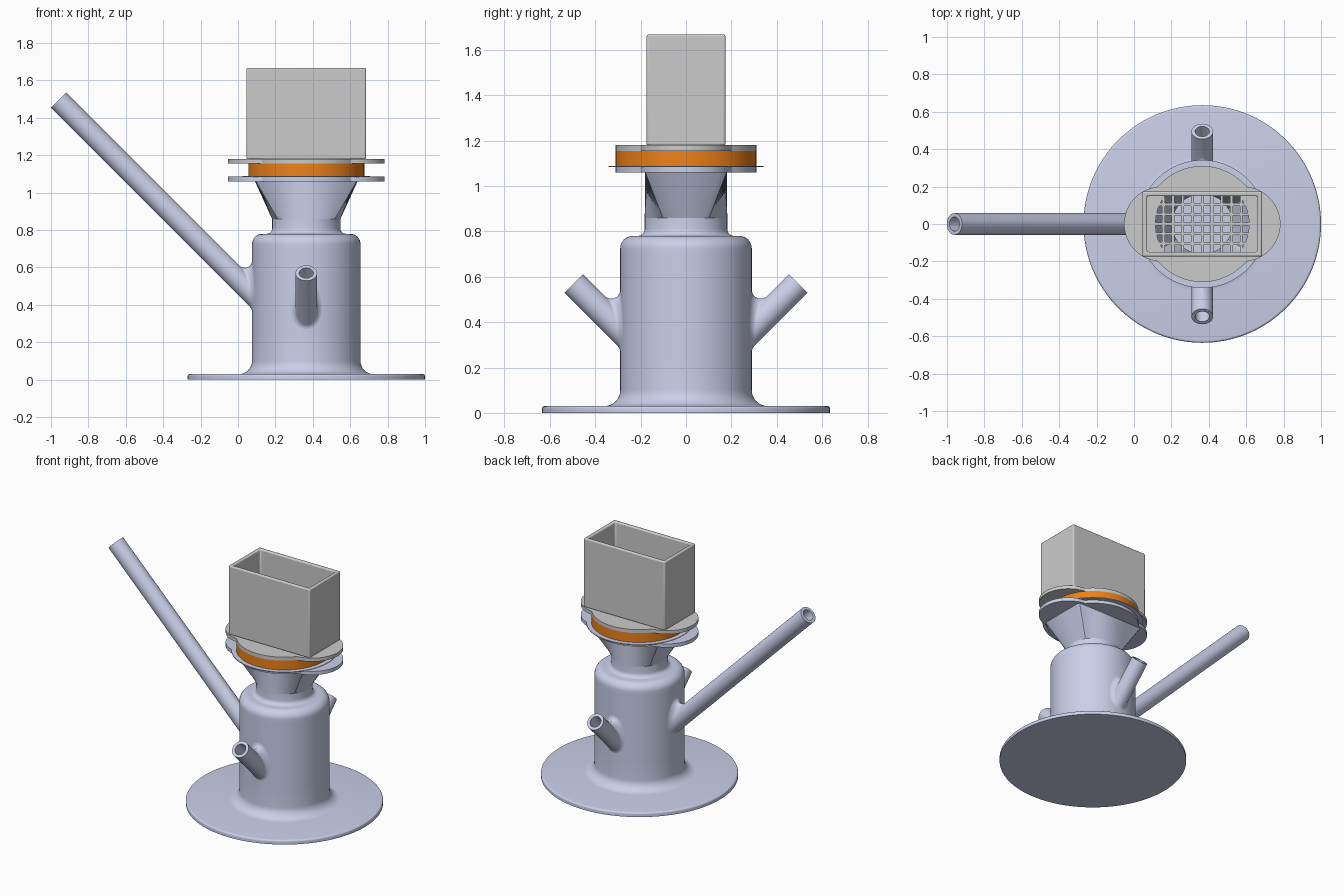
import bpy, bmesh, math
from math import sin, cos, pi, sqrt, tan, acos
from mathutils import Vector, Matrix

if "Cube" in bpy.data.objects:
    bpy.data.objects.remove(bpy.data.objects["Cube"])

CX = 0.365          # x of the main vertical axis
N = 128             # sides of round parts


def material(name, rgb):
    m = bpy.data.materials.new(name)
    m.diffuse_color = (*rgb, 1)
    m.use_nodes = True
    m.node_tree.nodes["Principled BSDF"].inputs["Base Color"].default_value = m.diffuse_color
    return m


LILAC = material("lilac", (0.60, 0.63, 0.82))
ORANGE = material("orange", (0.85, 0.22, 0.01))
GREY = material("grey", (0.55, 0.55, 0.54))


def finish(bm, name, mat, turn=0.0):
    bmesh.ops.remove_doubles(bm, verts=bm.verts, dist=1e-5)
    bmesh.ops.recalc_face_normals(bm, faces=bm.faces)
    bm.transform(Matrix.Translation((CX, 0, 0)) @ Matrix.Rotation(turn, 4, 'Z'))
    me = bpy.data.meshes.new(name)
    bm.to_mesh(me)
    bm.free()
    ob = bpy.data.objects.new(name, me)
    bpy.context.collection.objects.link(ob)
    me.materials.append(mat)
    return ob


def smooth(ob):
    bpy.ops.object.select_all(action='DESELECT')
    ob.select_set(True)
    bpy.context.view_layer.objects.active = ob
    bpy.ops.object.shade_smooth_by_angle(angle=math.radians(30))


def loft(name, rings, mat, mode="loop", turn=0.0):
    """Skin equal-length rings; mode: loop back to first ring, cap ends, or open."""
    bm = bmesh.new()
    rows = [[bm.verts.new(p) for p in ring] for ring in rings]
    pairs = list(zip(rows, rows[1:]))
    if mode == "loop":
        pairs.append((rows[-1], rows[0]))
    for a, b in pairs:
        for i in range(len(a)):
            j = (i + 1) % len(a)
            bm.faces.new((a[i], a[j], b[j], b[i]))
    if mode == "cap":
        bm.faces.new(rows[0])
        bm.faces.new(rows[-1])
    return finish(bm, name, mat, turn)


def ring(radius, z, n=N):
    """Ring whose radius is a number or a function of angle."""
    f = radius if callable(radius) else (lambda a: radius)
    return [(f(a) * cos(a), f(a) * sin(a), z) for a in (2 * pi * i / n for i in range(n))]


def rect(hx, hy):
    return lambda a: min(hx / max(abs(cos(a)), 1e-6), hy / max(abs(sin(a)), 1e-6))


def slot(a):        # circle trimmed by two straight sides
    return min(0.25, 0.15 / max(abs(sin(a)), 1e-6))


def eared(a):       # disc with two round ears
    c, r, disc = 0.218, 0.20, 0.31
    q = r * r - (c * sin(a)) ** 2
    return max(disc, c * abs(cos(a)) + sqrt(q)) if q > 0 else disc


def plate(name, outer, inner, z0, z1, mat):
    n = 256
    ob = loft(name, [ring(outer, z0, n), ring(outer, z1, n), ring(inner, z1, n), ring(inner, z0, n)], mat)
    smooth(ob)
    return ob


def arc(cx, cz, r, a0, a1, n=8):
    return [(cx + r * cos(math.radians(a0 + (a1 - a0) * i / n)),
             cz + r * sin(math.radians(a0 + (a1 - a0) * i / n))) for i in range(n + 1)]


# Hollow vessel with its wide foot
profile = ([(0, 0), (0.635, 0)] + arc(0.623, 0.018, 0.012, 0, 90, 5)
           + arc(0.36, 0.10, 0.07, 270, 180)
           + [(0.29, 0.24 + 0.02 * i) for i in range(24)]
           + arc(0.235, 0.725, 0.055, 0, 90)
           + arc(0.212, 0.81, 0.03, 270, 180, 5)
           + [(0.182, 0.86), (0.16, 0.86), (0.16, 0.755), (0.265, 0.72)]
           + [(0.265, 0.66 - 0.02 * i) for i in range(24)] + [(0.265, 0.04), (0, 0.04)])
bm = bmesh.new()
rows = [[bm.verts.new(p) for p in ring(r, z)] for r, z in profile if r > 0]
for a, b in zip(rows, rows[1:]):
    for i in range(N):
        bm.faces.new((a[i], a[(i + 1) % N], b[(i + 1) % N], b[i]))
bm.faces.new(rows[0])
bm.faces.new(rows[-1])
# floor inside the vessel is the last cap
vessel = finish(bm, "vessel", LILAC)

# Slanted tubes with filleted roots
D = Vector((1, 0, 1)).normalized()
U = Vector((-1, 0, 1)).normalized()
V = Vector((0, 1, 0))
R_OUT, R_IN, WALL, FILLET = 0.058, 0.038, 0.2895, 0.04


def tube(name, height, reach, turn):
    origin = Vector((0.29, 0, height))
    end = origin + D * ((reach - 0.29) / D.x)
    n, steps = 48, 8
    dirs = [U * cos(2 * pi * i / n) + V * sin(2 * pi * i / n) for i in range(n)]

    def hit(d, r, wall):
        p = origin + d * r
        return p + D * ((sqrt(wall ** 2 - p.y ** 2) - p.x) / D.x)

    fillet = [[] for _ in range(steps + 1)]
    for d in dirs:
        p = hit(d, R_OUT, WALL)
        normal = Vector((p.x, p.y, 0)).normalized()
        w = (d - normal * d.dot(normal)).normalized()
        half = acos(D.dot(w)) / 2
        t = FILLET / tan(half)
        a, b = p + D * t, p + w * t
        k = WALL / sqrt(b.x ** 2 + b.y ** 2)
        b = Vector((b.x * k, b.y * k, b.z))
        for i in range(steps + 1):
            s = i / steps
            c0, c1, c2 = (1 - s) ** 2, 2 * s * (1 - s) * sin(half), s * s
            fillet[i].append((a * c0 + p * c1 + b * c2) / (c0 + c1 + c2))
    rings = [[hit(d, R_IN, 0.275) for d in dirs], [end + d * R_IN for d in dirs],
             [end + d * R_OUT for d in dirs]] + fillet
    smooth(loft(name, rings, LILAC, turn=turn))

    # Bore through the vessel wall
    cutter = loft(name + "_bore", [[origin + d * R_IN + D * s for d in dirs] for s in (-0.14, 0.12)],
                  LILAC, "cap", turn)
    cutter.hide_render = True
    mod = vessel.modifiers.new("bore", 'BOOLEAN')
    mod.operation, mod.solver, mod.object = 'DIFFERENCE', 'EXACT', cutter
    bpy.context.view_layer.objects.active = vessel
    bpy.ops.object.modifier_apply(modifier=mod.name)
    bpy.data.objects.remove(cutter)


tube("long_tube", 0.46, 1.325, pi)
tube("front_tube", 0.365, 0.495, -pi / 2)
tube("back_tube", 0.365, 0.495, pi / 2)
smooth(vessel)

# Funnel from round neck to rectangular mouth
smooth(loft("funnel", [ring(0.182, 0.858), ring(rect(0.275, 0.18), 1.062),
                       ring(rect(0.255, 0.16), 1.062), ring(0.16, 0.858)], LILAC))

# Clamped flanges and gasket
plate("lower_flange", eared, rect(0.255, 0.16), 1.06, 1.086, LILAC)
plate("flange_lip", 0.342, 0.25, 1.083, 1.089, LILAC)
plate("gasket", 0.31, 0.25, 1.089, 1.155, ORANGE)
plate("upper_flange", eared, slot, 1.155, 1.18, GREY)

# Grille bars across the slot
bm = bmesh.new()


def bar(x, y, sx, sy):
    m = Matrix.Translation((x, y, 1.1675)) @ Matrix.Diagonal((sx, sy, 0.023, 1))
    bmesh.ops.create_cube(bm, size=1, matrix=m)


for k in range(-4, 5):
    p = 0.052 * k
    half = sqrt(0.25 ** 2 - p * p)
    bar(p, 0, 0.015, 2 * min(half, 0.15) + 0.01)
    if abs(k) <= 2:
        bar(0, p, 2 * half + 0.01, 0.015)
finish(bm, "grille", GREY)


# Open rectangular hopper
def box_ring(hx, hy, z):
    return [(-hx, -hy, z), (hx, -hy, z), (hx, hy, z), (-hx, hy, z)]


hopper = loft("hopper", [box_ring(0.32, 0.174, 1.178), box_ring(0.32, 0.174, 1.667),
                         box_ring(0.295, 0.149, 1.667), box_ring(0.295, 0.149, 1.178)], GREY)
bev = hopper.modifiers.new("bevel", 'BEVEL')
bev.width, bev.segments = 0.009, 3
smooth(hopper)
